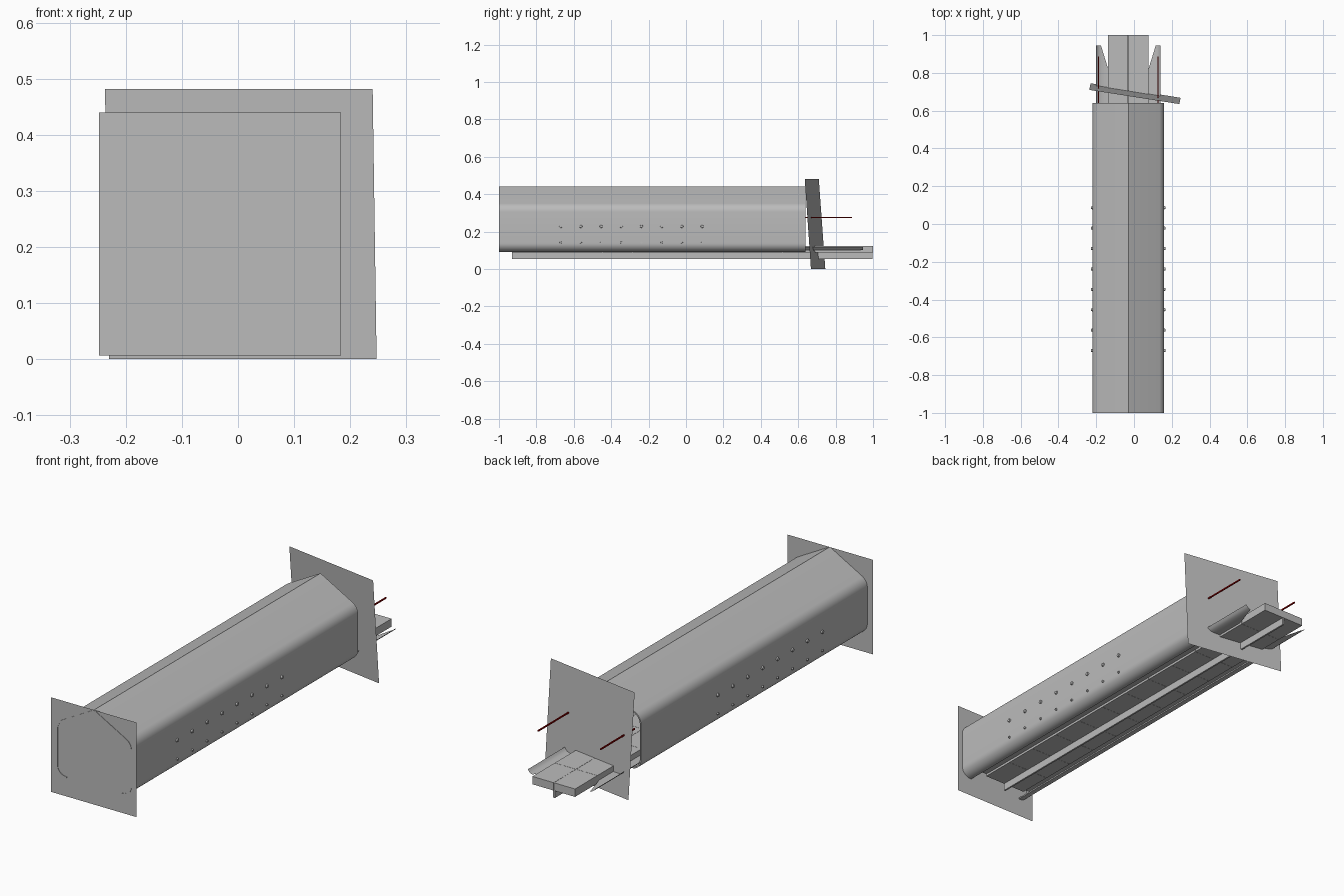
import bpy, bmesh, math
from mathutils import Vector, Matrix

if "Cube" in bpy.data.objects:
    bpy.data.objects.remove(bpy.data.objects["Cube"])

CX = -0.03  # centre line of the shell


def material(name, rgb):
    m = bpy.data.materials.new(name)
    m.diffuse_color = (*rgb, 1)
    m.use_nodes = True
    m.node_tree.nodes["Principled BSDF"].inputs["Base Color"].default_value = m.diffuse_color
    return m


GREY = material("plain grey", (0.5, 0.5, 0.5))
RED = material("dark red", (0.3, 0.0, 0.0))


def finish(name, bm, mat, smooth=False):
    bmesh.ops.recalc_face_normals(bm, faces=bm.faces)
    me = bpy.data.meshes.new(name)
    bm.to_mesh(me)
    bm.free()
    me.materials.append(mat)
    if smooth:
        me.shade_smooth()
        me.set_sharp_from_angle(angle=math.radians(30))
    ob = bpy.data.objects.new(name, me)
    bpy.context.collection.objects.link(ob)
    return ob


def add_box(bm, lo, hi):
    lo, hi = Vector(lo), Vector(hi)
    mat = Matrix.Translation((lo + hi) / 2) @ Matrix.Diagonal((*(hi - lo), 1))
    bmesh.ops.create_cube(bm, size=1, matrix=mat)


def arc(cx, cz, r, a0, a1, n=8):
    return [(cx + r * math.cos(math.radians(a0 + (a1 - a0) * i / n)),
             cz + r * math.sin(math.radians(a0 + (a1 - a0) * i / n))) for i in range(n + 1)]


def half_profile(t):
    """Right half of the gabled section, inset by t: ridge, shoulder, wall, curled foot."""
    return ([(0, 0.441 - 1.17 * t)] + arc(0.137, 0.305, 0.053 - t, 59, 0)
            + arc(0.143, 0.139, 0.047 - t, 0, -90) + [(0.138, 0.092 + t)])


# Gabled shell with curled lower edges
def ring(t):
    right = half_profile(t)
    return [(-x, z) for x, z in reversed(right[1:])] + right


bm = bmesh.new()
outer, inner = ring(0), ring(0.006)
rows = []
for y in (-1.0, 0.64):
    rows.append([[bm.verts.new((CX + x, y, z)) for x, z in r] for r in (outer, inner)])
(fo, fi), (bo, bi) = rows
for i in range(len(outer) - 1):
    j = i + 1
    bm.faces.new((fo[i], fo[j], bo[j], bo[i]))
    bm.faces.new((fi[i], bi[i], bi[j], fi[j]))
    bm.faces.new((fo[i], fi[i], fi[j], fo[j]))
    bm.faces.new((bo[i], bo[j], bi[j], bi[i]))
for k in (0, -1):
    bm.faces.new((fo[k], bo[k], bi[k], fi[k]))
finish("shell", bm, GREY, True)

# Thin square plates: upright at the front, tilted at the back
for name, pts in (
    ("front_plate", [(-0.248, -0.998, 0.007), (0.184, -0.998, 0.007),
                     (0.184, -0.998, 0.44), (-0.248, -0.998, 0.44)]),
    ("rear_plate", [(-0.23, 0.745, 0.0), (0.247, 0.668, 0.0),
                    (0.24, 0.635, 0.482), (-0.237, 0.71, 0.482)]),
):
    bm = bmesh.new()
    bm.faces.new([bm.verts.new(p) for p in pts])
    finish(name, bm, GREY)

# Floor slab in two rows of panels
bm = bmesh.new()
n, y0, y1 = 12, -0.93, 1.0
step = (y1 - y0) / n
for i in range(n):
    end = y1 if i == n - 1 else y0 + (i + 1) * step - 0.001
    for a, b in ((-0.108, -0.0005), (0.0005, 0.108)):
        add_box(bm, (CX + a, y0 + i * step, 0.088), (CX + b, end, 0.124))
finish("floor_panels", bm, GREY)

# Rib below the floor
bm = bmesh.new()
add_box(bm, (CX - 0.004, -0.93, 0.054), (CX + 0.004, 0.998, 0.09))
finish("floor_rib", bm, GREY)

# Curved side runners with slanted rear ends
section = [(0.108, 0.0985), (0.125, 0.099), (0.145, 0.101), (0.155, 0.104),
           (0.164, 0.110), (0.17, 0.119)]
for side, label in ((-1, "left"), (1, "right")):
    bm = bmesh.new()
    pairs = []
    for d, z in section:
        rear = min(0.945, 0.945 - (0.145 - d) / 0.037 * 0.12)
        pairs.append([bm.verts.new((CX + side * d, y, z)) for y in (-0.93, rear)])
    for (a, b), (c, d) in zip(pairs, pairs[1:]):
        bm.faces.new((a, b, d, c))
    finish(label + "_runner", bm, GREY, True)

# Two rows of round studs on each side wall
for side, label in ((-1, "left"), (1, "right")):
    bm = bmesh.new()
    for z, r in ((0.228, 0.009), (0.142, 0.006)):
        for i in range(8):
            pos = (CX + side * 0.190, -0.67 + i * 0.108, z)
            bmesh.ops.create_cone(
                bm, cap_ends=True, segments=12, radius1=r, radius2=r * 0.8, depth=0.013,
                matrix=Matrix.Translation(pos) @ Matrix.Rotation(side * math.pi / 2, 4, 'Y'))
    finish(label + "_studs", bm, GREY, True)

# Thin red guide rods behind the shell
for side, label in ((-1, "left"), (1, "right")):
    bm = bmesh.new()
    x = CX + side * 0.158
    add_box(bm, (x - 0.0025, 0.64, 0.273), (x + 0.0025, 0.888, 0.279))
    finish(label + "_guide_rod", bm, RED)
